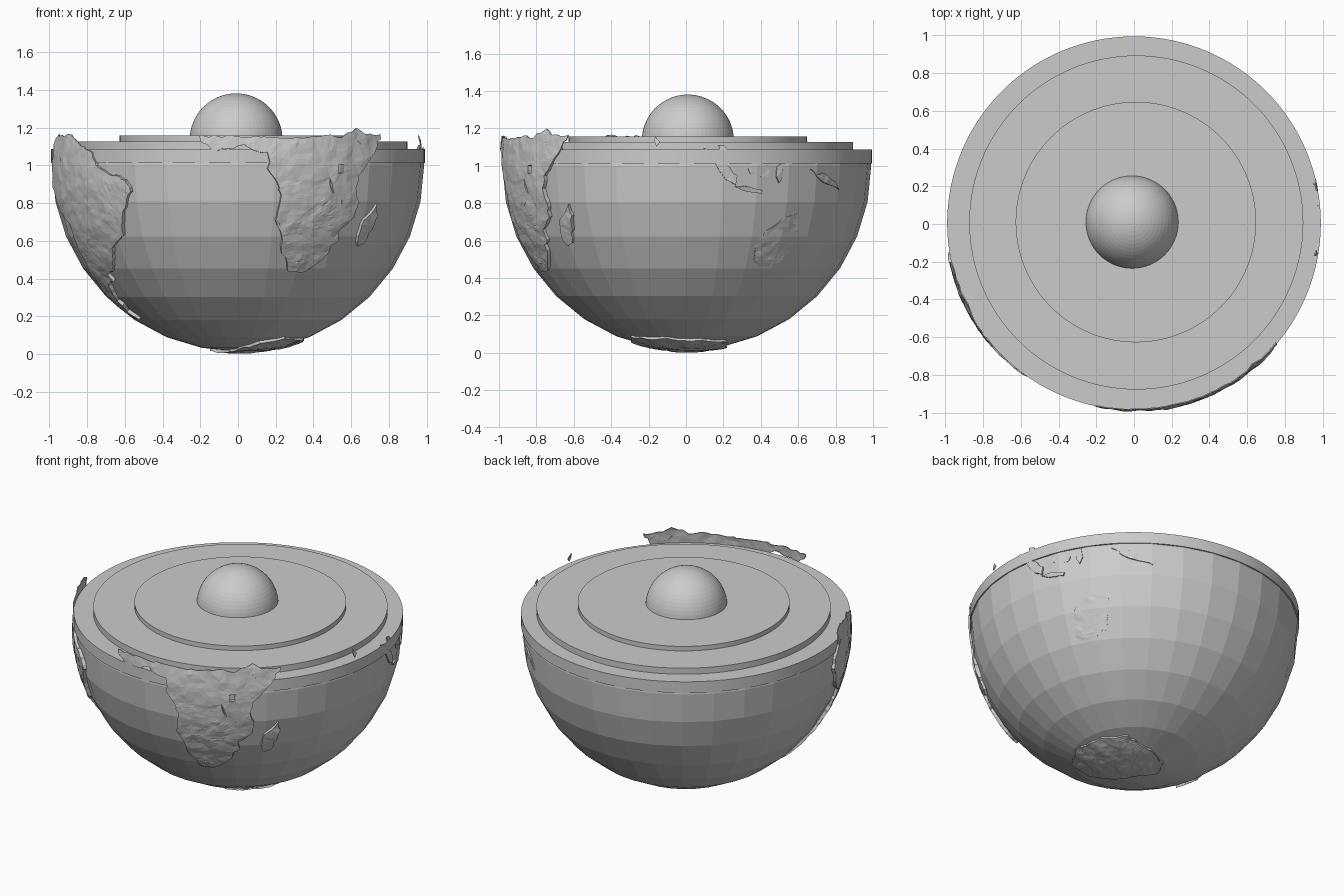
import bpy, bmesh, math, random
from mathutils import Vector, noise

if "Cube" in bpy.data.objects:
    bpy.data.objects.remove(bpy.data.objects["Cube"])

random.seed(4)
CENTRE = Vector((0, 0.004, 1.0))


def disc(name, r, z0, z1, x, y):
    bpy.ops.mesh.primitive_cylinder_add(vertices=128, radius=r, depth=z1 - z0,
                                        location=(x, y, (z0 + z1) / 2))
    ob = bpy.context.object
    ob.name = name
    bpy.ops.object.shade_smooth_by_angle()
    return ob


def lonlat(p):
    lon, lat = math.radians(p[0]), math.radians(p[1])
    return Vector((math.sin(lon) * math.cos(lat), -math.cos(lon) * math.cos(lat), math.sin(lat)))


def polar(p):
    x, y = p[0] / 60, p[1] / 60
    return Vector((x, y, -math.sqrt(1 - x * x - y * y)))


def add_loop(bm, pts, jitter):
    """Closed outline, split into short wobbling coast segments."""
    out = []
    for a, b in zip(pts, pts[1:] + pts[:1]):
        n = max(1, round(math.dist(a, b) / 1.6))
        for i in range(n):
            j = jitter if i else 0
            out.append(bm.verts.new((a[0] + (b[0] - a[0]) * i / n + random.uniform(-j, j),
                                     a[1] + (b[1] - a[1]) * i / n + random.uniform(-j, j), 0)))
    for a, b in zip(out, out[1:] + out[:1]):
        bm.edges.new((a, b))


def land(name, pts, r, holes=(), relief=0.006, mapping=lonlat, jitter=0.4):
    bm = bmesh.new()
    for loop in [pts, *holes]:
        add_loop(bm, loop, jitter)
    bmesh.ops.triangle_fill(bm, edges=bm.edges[:], use_beauty=True)
    for _ in range(5):
        long_edges = [e for e in bm.edges if e.calc_length() > 2.6]
        if not long_edges:
            break
        bmesh.ops.subdivide_edges(bm, edges=long_edges, cuts=1)
        bmesh.ops.triangulate(bm, faces=bm.faces[:])
    # wrap the flat map round the globe with some relief
    for v in bm.verts:
        d = mapping(v.co)
        v.co = d * (r + relief * noise.noise(d * 14) + relief * 0.5 * noise.noise(d * 40))
    bm.normal_update()
    bmesh.ops.reverse_faces(bm, faces=[f for f in bm.faces if f.normal.dot(f.calc_center_median()) < 0])
    # coast walls run down into the shell
    rim = [e for e in bm.edges if e.is_boundary]
    new = bmesh.ops.extrude_edge_only(bm, edges=rim)["geom"]
    for v in new:
        if isinstance(v, bmesh.types.BMVert):
            v.co = v.co.normalized() * (0.968 if v.co.z < 0.08 else v.co.length - 0.006)
    for v in bm.verts:
        v.co += CENTRE
    me = bpy.data.meshes.new(name)
    bm.to_mesh(me)
    bm.free()
    ob = bpy.data.objects.new(name, me)
    bpy.context.collection.objects.link(ob)


# faceted lower half of the globe
bpy.ops.mesh.primitive_uv_sphere_add(segments=32, ring_count=16, radius=0.986, location=CENTRE)
shell = bpy.context.object
shell.name = "ocean_shell"
bm = bmesh.new()
bm.from_mesh(shell.data)
bmesh.ops.bisect_plane(bm, geom=bm.verts[:] + bm.edges[:] + bm.faces[:], plane_co=(0, 0, 0.05),
                       plane_no=(0, 0, 1), clear_outer=True)
bm.to_mesh(shell.data)
bm.free()

# stepped inner layers
disc("crust_layer", 0.99, 1.013, 1.087, 0, 0.004)
disc("mantle_layer", 0.885, 1.06, 1.127, 0.012, 0.008)
disc("outer_core_layer", 0.637, 1.10, 1.157, 0.01, 0.01)

# inner core ball
bpy.ops.mesh.primitive_uv_sphere_add(segments=64, ring_count=32, radius=0.246, location=(-0.01, 0.01, 1.135))
bpy.context.object.name = "inner_core"

# large land masses (longitude, latitude)
land("africa",
     [(-12, 9), (-11, 6.8), (-7.5, 4.6), (-3, 5), (2, 6.3), (5, 4.5), (9, 4), (9.7, 1), (9, -1), (12, -5),
      (13.5, -9), (13, -12.5), (12, -17), (14.5, -22), (15, -27), (18, -32), (18.5, -34), (20, -34.5),
      (26, -34), (30, -31), (33, -27), (33, -25), (35.5, -23.5), (35, -20), (40, -16), (40.5, -11),
      (39, -7), (40, -3), (43, 0), (47, 4.5), (50, 9.5), (43, 9.5), (40, 11.5), (36, 10), (34, 8.5),
      (28, 9.3), (20, 8.3), (10, 8.6), (0, 8.8)], 1.0,
     holes=[[(32, 0), (34, 0.3), (33.8, -2.2), (32, -2.5)],
            [(29.2, -3.8), (30, -5.5), (31, -8.5), (30.2, -8), (29.3, -5.8)],
            [(34, -10), (35, -13.8), (34.3, -13.5)]])
land("south_america",
     [(-78, 7.5), (-74, 9.5), (-70, 8.8), (-66, 9.6), (-61, 8), (-57, 6), (-51, 4), (-49, 0), (-44, -2.5),
      (-37, -4.5), (-35, -8), (-39, -14), (-41, -22), (-48, -26), (-50, -30), (-54, -34.5), (-58, -35),
      (-57, -38), (-62, -39), (-65, -43), (-67, -46), (-66, -48), (-69, -51), (-66, -55), (-72, -54),
      (-75, -50), (-73, -42), (-73, -37), (-71, -30), (-70, -18), (-76, -14), (-81, -5), (-80, 0),
      (-77.5, 3)], 1.0)
land("madagascar", [(49.3, -12), (50.3, -15.5), (47.5, -24.5), (45, -25.5), (43.5, -22), (44.4, -17), (47, -15)], 0.998)

# islands and low patches
land("sumatra", [(95.2, 5.5), (97.5, 5), (100.5, 1.5), (106, -3), (105.5, -6), (101.5, -3.2), (98.5, 1.5)], 0.99)
land("java", [(105, -6.3), (110, -6.5), (114.5, -7.6), (114, -8.7), (108, -7.8)], 0.988, jitter=0.2)
land("malay_peninsula", [(100, 6.5), (102, 6.2), (103.5, 2), (103, 1.4), (100.6, 4)], 0.989)
land("borneo", [(109.3, 1.8), (111, 1.5), (114, 4), (116, 5), (118, 2), (116, -3.6), (114, -3.5), (110.3, -2.5)],
     0.981)
land("sulawesi", [(119.5, 0), (121, 0.6), (121.5, -3), (120.3, -5.4), (119.2, -3.5)], 0.986)
land("new_guinea", [(132, -1), (135, -2.8), (138, -2.2), (144, -4.8), (146.5, -7.5), (143, -6.3), (137, -4.6)], 0.988)
land("south_asia_island", [(80, 9.3), (81.6, 7.5), (80.5, 6), (79.8, 7.8)], 0.99, jitter=0.1)
land("australia",
     [(114, -22), (119, -20), (123, -16.5), (129, -15), (131, -22), (128, -31), (123, -33.5), (116, -34.5)],
     0.981)
land("antarctica",
     [(15, -18), (21, -8), (20, 5), (14, 13), (3, 13), (-6, 9), (-9, 3), (-3, -4), (0, -12), (7, -18)],
     0.996, relief=0.007, mapping=polar)
